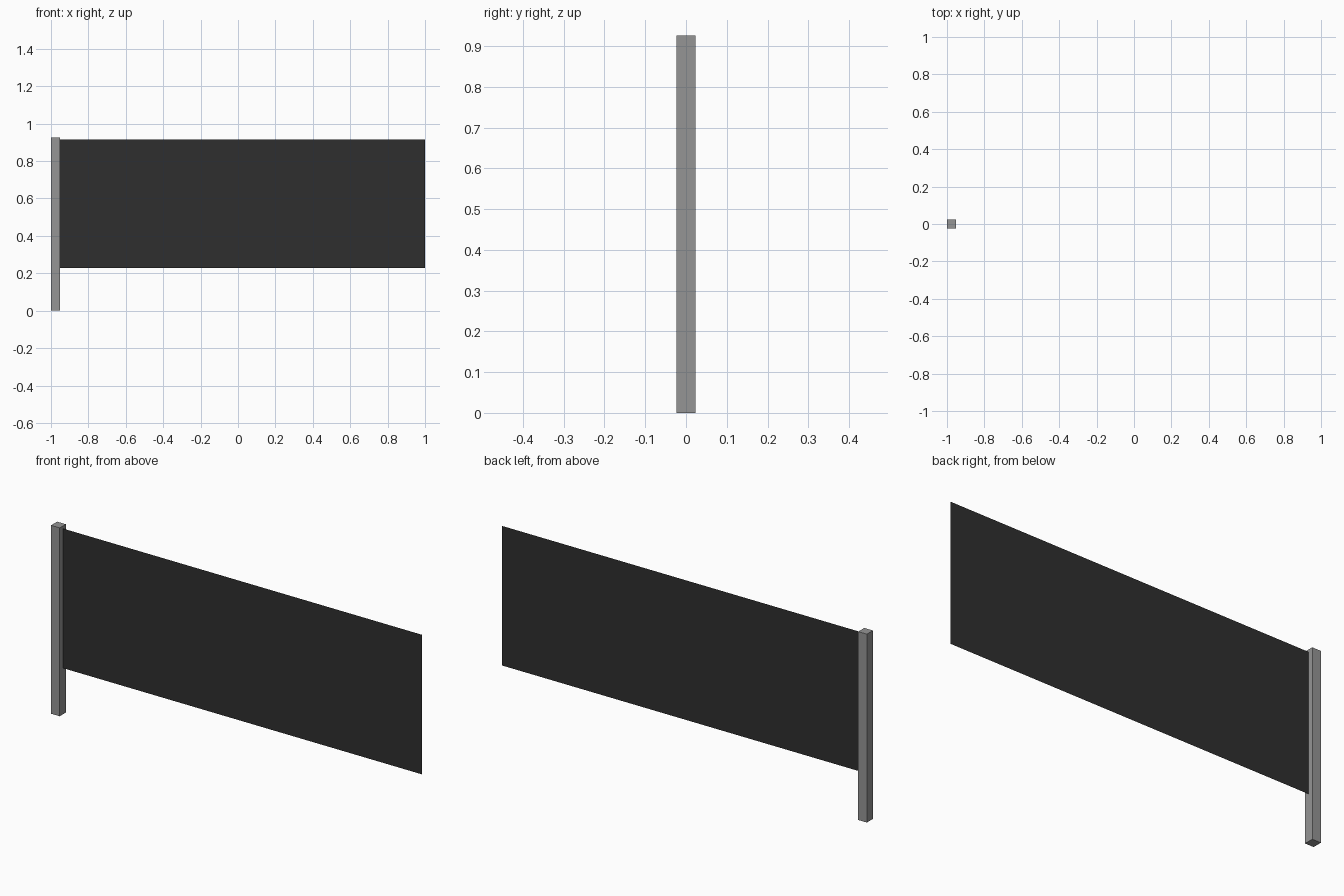
import bpy, bmesh
from mathutils import Matrix, Vector

if "Cube" in bpy.data.objects:
    bpy.data.objects.remove(bpy.data.objects["Cube"])


def material(name, rgb):
    m = bpy.data.materials.new(name)
    m.diffuse_color = (*rgb, 1)
    m.use_nodes = True
    m.node_tree.nodes["Principled BSDF"].inputs["Base Color"].default_value = m.diffuse_color
    return m


def finish(name, bm, mat):
    mesh = bpy.data.meshes.new(name)
    bm.to_mesh(mesh)
    bm.free()
    mesh.materials.append(mat)
    ob = bpy.data.objects.new(name, mesh)
    bpy.context.collection.objects.link(ob)
    return ob


POST_W, POST_H = 0.047, 0.926
PANEL_Z0, PANEL_Z1 = 0.228, 0.914

# Square post at the left end
bm = bmesh.new()
bmesh.ops.create_cube(bm, size=1)
bmesh.ops.scale(bm, vec=(POST_W, POST_W, POST_H), verts=bm.verts)
bmesh.ops.translate(bm, vec=(-1 + POST_W / 2, 0, POST_H / 2), verts=bm.verts)
finish("post", bm, material("mid grey", (0.3, 0.3, 0.3)))

# Flat sheet running from the post to the right
bm = bmesh.new()
x0, x1 = -1 + POST_W, 1
bm.faces.new([bm.verts.new(p) for p in (
    (x0, 0, PANEL_Z0), (x1, 0, PANEL_Z0), (x1, 0, PANEL_Z1), (x0, 0, PANEL_Z1))])
finish("fence_panel", bm, material("near black", (0.028, 0.028, 0.028)))
